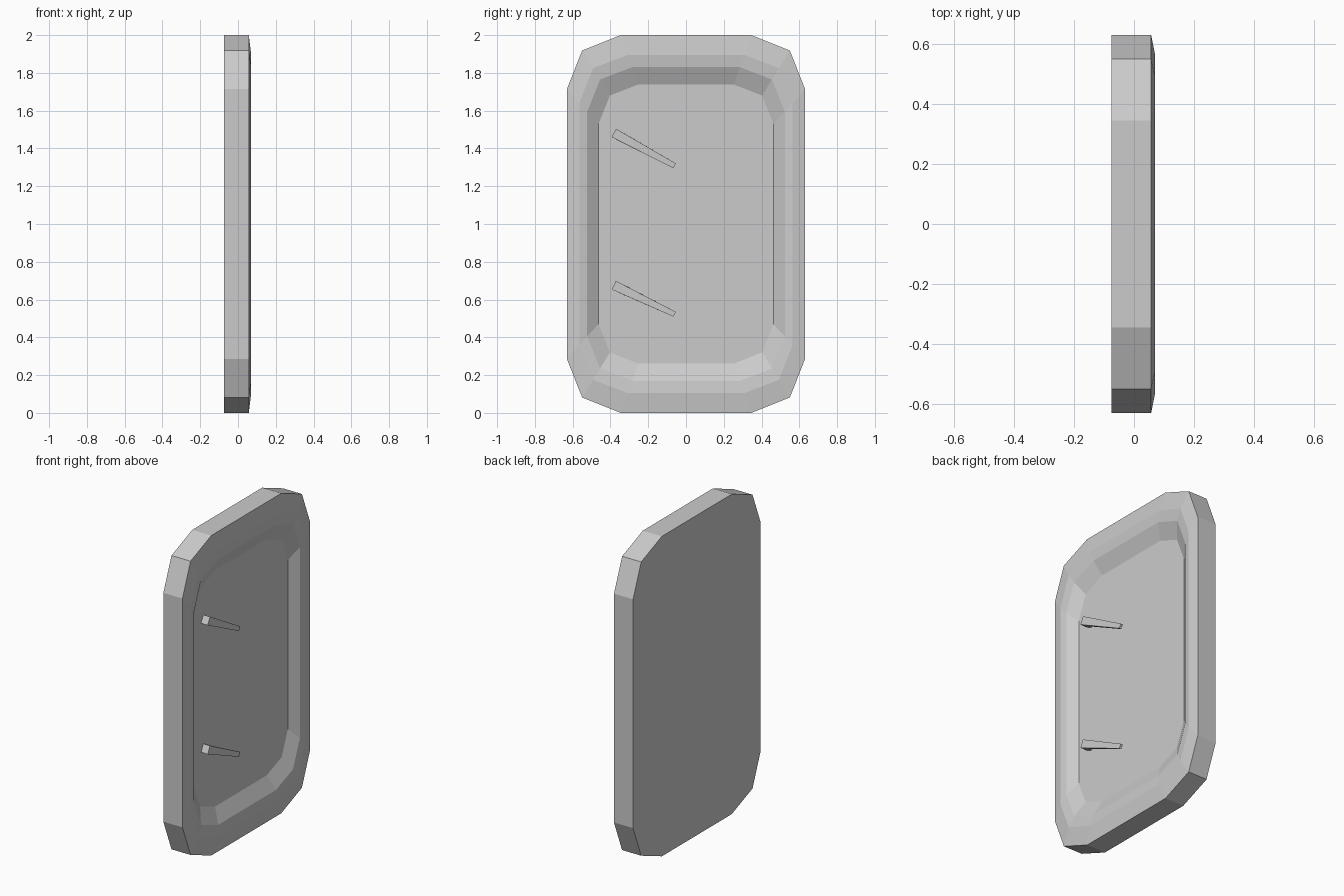
import bpy, bmesh
from mathutils import Vector

if "Cube" in bpy.data.objects:
    bpy.data.objects.remove(bpy.data.objects["Cube"])

grey = bpy.data.materials.new("light grey")
grey.diffuse_color = (0.6, 0.6, 0.6, 1)
grey.use_nodes = True
grey.node_tree.nodes["Principled BSDF"].inputs["Base Color"].default_value = grey.diffuse_color


def make_object(name, bm):
    bmesh.ops.recalc_face_normals(bm, faces=bm.faces)
    mesh = bpy.data.meshes.new(name)
    bm.to_mesh(mesh)
    bm.free()
    mesh.materials.append(grey)
    obj = bpy.data.objects.new(name, mesh)
    bpy.context.collection.objects.link(obj)
    return obj


def ring(bm, x, corner):
    """Rounded rectangle: one corner mirrored to all four quadrants."""
    pts = []
    for sy, sz in ((1, 1), (-1, 1), (-1, -1), (1, -1)):
        quad = [(sy * y, 1 + sz * z) for y, z in corner]
        pts += quad if sy * sz > 0 else quad[::-1]
    return [bm.verts.new((x, y, z)) for y, z in pts]


def bridge(bm, a, b):
    for i in range(len(a)):
        j = (i + 1) % len(a)
        bm.faces.new((a[i], a[j], b[j], b[i]))


# Panel: flat back, side wall, raised rim and recessed floor
outer = ((0.63, 0.715), (0.55, 0.918), (0.345, 1.0))
sections = (
    (-0.075, outer),
    (0.057, outer),
    (0.070, ((0.565, 0.64), (0.492, 0.825), (0.31, 0.895))),
    (0.062, ((0.523, 0.595), (0.455, 0.765), (0.285, 0.83))),
    (0.020, ((0.463, 0.53), (0.403, 0.68), (0.255, 0.738))),
)
bm = bmesh.new()
rings = [ring(bm, x, c) for x, c in sections]
for a, b in zip(rings, rings[1:]):
    bridge(bm, a, b)
bm.faces.new(rings[0])
bm.faces.new(rings[-1])
make_object("door_panel", bm)


# Handles: side profile of foot and tapering arm, widened across the arm
def handle(name, start, end):
    a, b = Vector(start), Vector(end)
    along = b - a
    length = along.length
    along.normalize()
    across = Vector((-along.y, along.x))
    # distance along the arm, height x, half width
    profile = ((0, 0.018, 0.025), (0.045, 0.018, 0.024), (0.05, 0.045, 0.024),
               (length, 0.040, 0.014), (length, 0.053, 0.014), (0, 0.066, 0.025))
    bm = bmesh.new()
    sides = []
    for s in (-1, 1):
        loop = []
        for d, x, w in profile:
            p = a + along * d + across * (s * w)
            loop.append(bm.verts.new((x, p.x, p.y)))
        sides.append(loop)
        bm.faces.new(loop)
    bridge(bm, *sides)
    make_object(name, bm)


handle("upper_handle", (-0.382, 1.482), (-0.06, 1.308))
handle("lower_handle", (-0.382, 0.676), (-0.06, 0.522))
